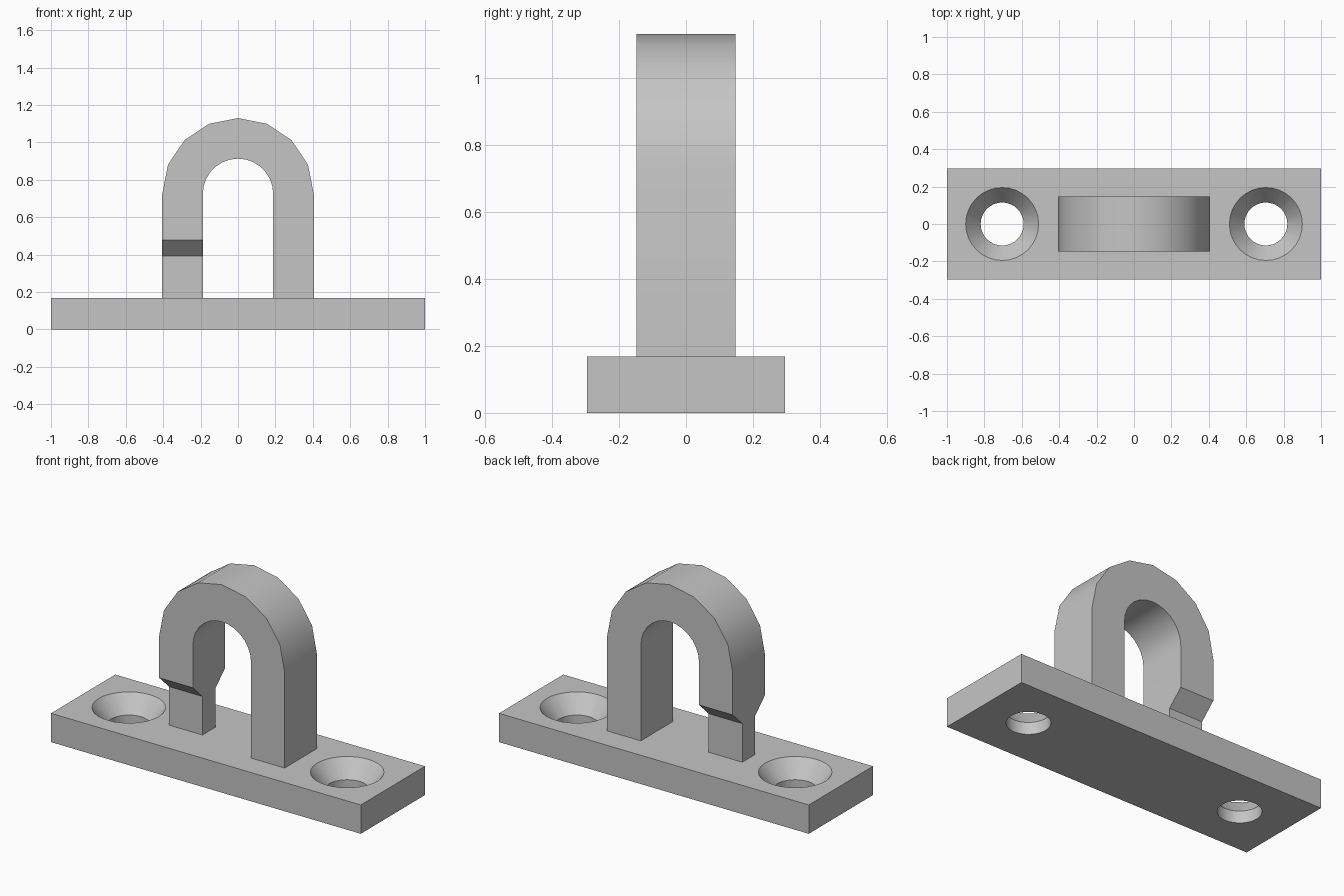
import bpy, bmesh, math
from mathutils import Vector

default = bpy.data.objects.get("Cube")
if default:
    bpy.data.objects.remove(default, do_unlink=True)

PLATE_TOP = 0.168
SINK_FLOOR = 0.07      # height where the countersink meets the bore
BORE_R, SINK_R = 0.115, 0.195

grey = bpy.data.materials.new("plain grey")
grey.use_nodes = True
COLOUR = (0.56, 0.56, 0.56, 1)
grey.diffuse_color = COLOUR
grey.node_tree.nodes["Principled BSDF"].inputs["Base Color"].default_value = COLOUR


def finish(obj):
    obj.data.materials.clear()
    obj.data.materials.append(grey)
    bpy.ops.object.select_all(action='DESELECT')
    obj.select_set(True)
    bpy.context.view_layer.objects.active = obj
    bpy.ops.object.shade_smooth_by_angle(angle=math.radians(30))


def cut(obj, cutter):
    mod = obj.modifiers.new("cut", 'BOOLEAN')
    mod.operation = 'DIFFERENCE'
    mod.solver = 'EXACT'
    mod.object = cutter
    bpy.context.view_layer.objects.active = obj
    bpy.ops.object.modifier_apply(modifier=mod.name)
    bpy.data.objects.remove(cutter, do_unlink=True)


def cone_cutter(x, z1, r1, z2, r2):
    bpy.ops.mesh.primitive_cone_add(vertices=32, radius1=r1, radius2=r2,
                                    depth=z2 - z1, location=(x, 0, (z1 + z2) / 2))
    cutter = bpy.context.object
    cutter.hide_render = True
    return cutter


# Base plate with two countersunk screw holes
bpy.ops.mesh.primitive_cube_add(size=1, location=(0, 0, PLATE_TOP / 2))
plate = bpy.context.object
plate.name = "base_plate"
plate.scale = (2, 0.592, PLATE_TOP)
bpy.ops.object.transform_apply(location=True, scale=True)
slope = (SINK_R - BORE_R) / (PLATE_TOP - SINK_FLOOR)
for x in (-0.705, 0.705):
    cut(plate, cone_cutter(x, -0.1, BORE_R, 0.3, BORE_R))
    cut(plate, cone_cutter(x, SINK_FLOOR - 0.04, BORE_R - 0.04 * slope,
                           PLATE_TOP + 0.1, SINK_R + 0.1 * slope))
finish(plate)


# Arched loop: one long leg, one leg ending where its taper starts
OUTER, INNER, CENTRE_Z, HALF_Y = 0.405, 0.188, 0.725, 0.148
FOOT, TAPER_TOP, TAPER_END, NECK_HALF_Y = PLATE_TOP - 0.02, 0.478, 0.393, 0.059


def arc(radius, steps):
    for i in range(steps + 1):
        a = math.pi * i / steps
        yield radius * math.cos(a), CENTRE_Z + radius * math.sin(a)


profile = [(OUTER, FOOT), *arc(OUTER, 8), (-OUTER, TAPER_TOP)]
profile += [(-INNER, TAPER_TOP), *reversed(list(arc(INNER, 14))), (INNER, FOOT)]

bm = bmesh.new()
front = bm.faces.new([bm.verts.new((x, -HALF_Y, z)) for x, z in profile])
new = bmesh.ops.extrude_face_region(bm, geom=[front], use_keep_orig=True)["geom"]
bmesh.ops.translate(bm, vec=Vector((0, 2 * HALF_Y, 0)),
                    verts=[g for g in new if isinstance(g, bmesh.types.BMVert)])
bmesh.ops.recalc_face_normals(bm, faces=bm.faces)

# Tapered neck below the shorter leg
end = next(f for f in bm.faces
           if all(abs(v.co.z - TAPER_TOP) < 1e-4 for v in f.verts))
for z in (TAPER_END, FOOT):
    end = bmesh.ops.extrude_discrete_faces(bm, faces=[end])["faces"][0]
    for v in end.verts:
        v.co.y = math.copysign(NECK_HALF_Y, v.co.y)
        v.co.z = z
bmesh.ops.recalc_face_normals(bm, faces=bm.faces)

mesh = bpy.data.meshes.new("arched_loop")
bm.to_mesh(mesh)
bm.free()
loop = bpy.data.objects.new("arched_loop", mesh)
bpy.context.collection.objects.link(loop)
finish(loop)
